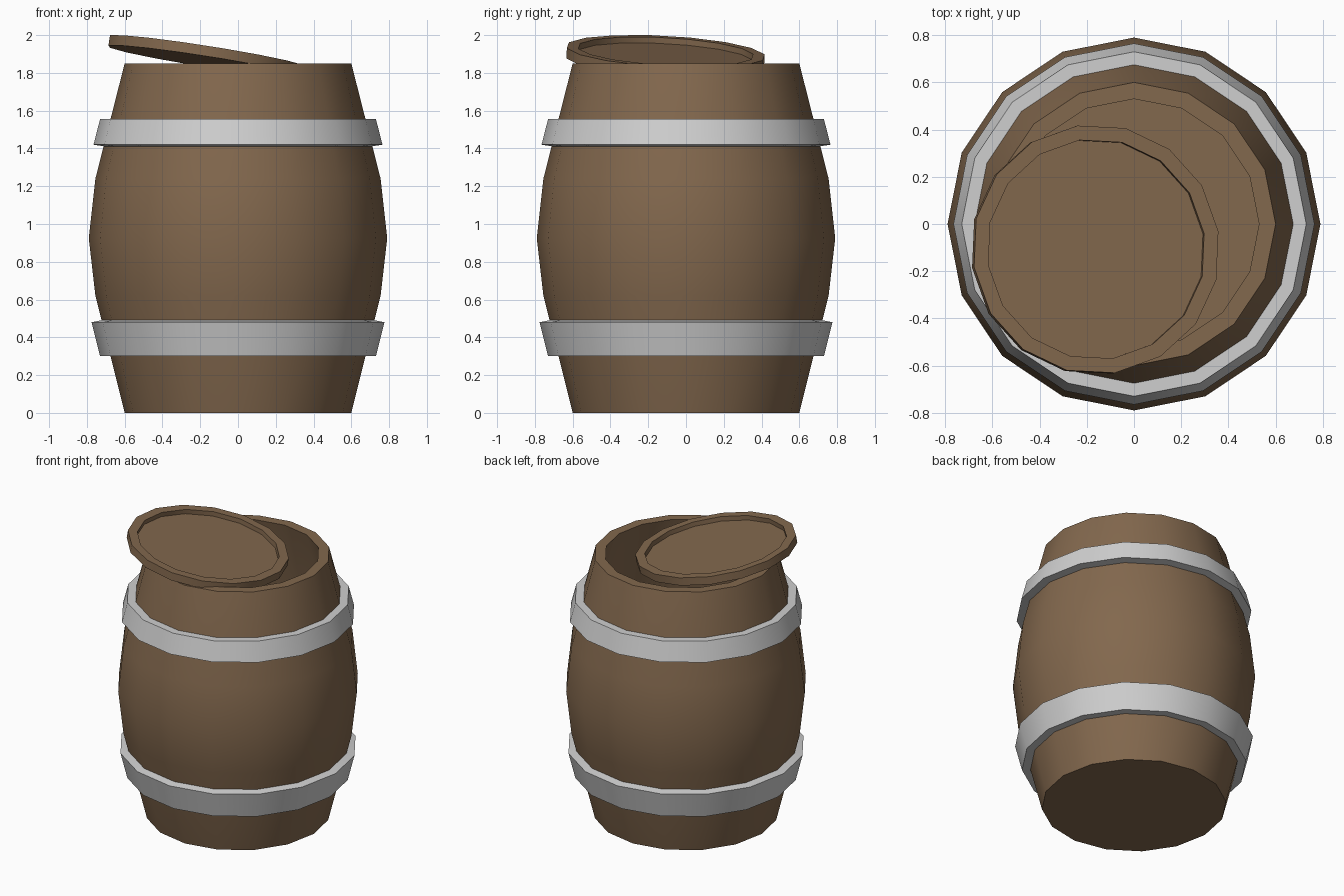
import bpy, bmesh, math
from mathutils import Matrix, Vector

if "Cube" in bpy.data.objects:
    bpy.data.objects.remove(bpy.data.objects["Cube"])

SIDES = 16


def material(name, rgb):
    m = bpy.data.materials.new(name)
    m.diffuse_color = (*rgb, 1.0)
    m.use_nodes = True
    m.node_tree.nodes["Principled BSDF"].inputs["Base Color"].default_value = m.diffuse_color
    return m


wood = material("brown wood", (0.225, 0.138, 0.075))
metal = material("grey metal", (0.62, 0.62, 0.62))


def lathe(name, profile, mat, closed=False, start=0.0, matrix=None):
    """Spin (radius, z) points round the z axis; radius 0 becomes a single pole."""
    bm = bmesh.new()
    rings = []
    for r, z in profile:
        if r == 0:
            rings.append([bm.verts.new((0, 0, z))] * SIDES)
        else:
            angles = [start + 2 * math.pi * i / SIDES for i in range(SIDES)]
            rings.append([bm.verts.new((r * math.cos(a), r * math.sin(a), z)) for a in angles])
    pairs = list(zip(rings, rings[1:]))
    if closed:
        pairs.append((rings[-1], rings[0]))
    for low, high in pairs:
        for i in range(SIDES):
            j = (i + 1) % SIDES
            corners = list(dict.fromkeys((low[i], low[j], high[j], high[i])))
            bm.faces.new(corners)
    bmesh.ops.recalc_face_normals(bm, faces=bm.faces)
    mesh = bpy.data.meshes.new(name)
    bm.to_mesh(mesh)
    bm.free()
    mesh.materials.append(mat)
    mesh.polygons.foreach_set("use_smooth", [True] * len(mesh.polygons))
    mesh.set_sharp_from_angle(angle=math.radians(30))
    obj = bpy.data.objects.new(name, mesh)
    bpy.context.collection.objects.link(obj)
    if matrix:
        obj.matrix_world = matrix
    return obj


# Hollow barrel body: bulging outer wall, rim, inner wall and floor
outer = [(0.60, 0), (0.755, 0.62), (0.79, 0.925), (0.755, 1.24), (0.60, 1.85)]
inner = [(0.53, 1.85), (0.685, 1.24), (0.72, 0.925), (0.685, 0.62), (0.545, 0.07)]
lathe("barrel_body", [(0, 0)] + outer + inner + [(0, 0.07)], wood)

# Metal hoops
lathe("upper_hoop", [(0.69, 1.408), (0.765, 1.42), (0.73, 1.556), (0.66, 1.556)], metal, closed=True)
lathe("lower_hoop", [(0.66, 0.30), (0.73, 0.30), (0.775, 0.48), (0.70, 0.495)], metal, closed=True)

# Tilted lid with a recessed top; its origin is the centre of the rim's top
normal = Vector((0.157, 0.055, 1)).normalized()
tilt = Vector((0, 0, 1)).rotation_difference(normal).to_matrix().to_4x4()
lathe("lid", [(0, -0.055), (0.53, -0.055), (0.53, 0), (0.468, 0), (0.468, -0.032), (0, -0.032)],
      wood, start=math.radians(8.5), matrix=Matrix.Translation((-0.16, -0.107, 1.914)) @ tilt)
